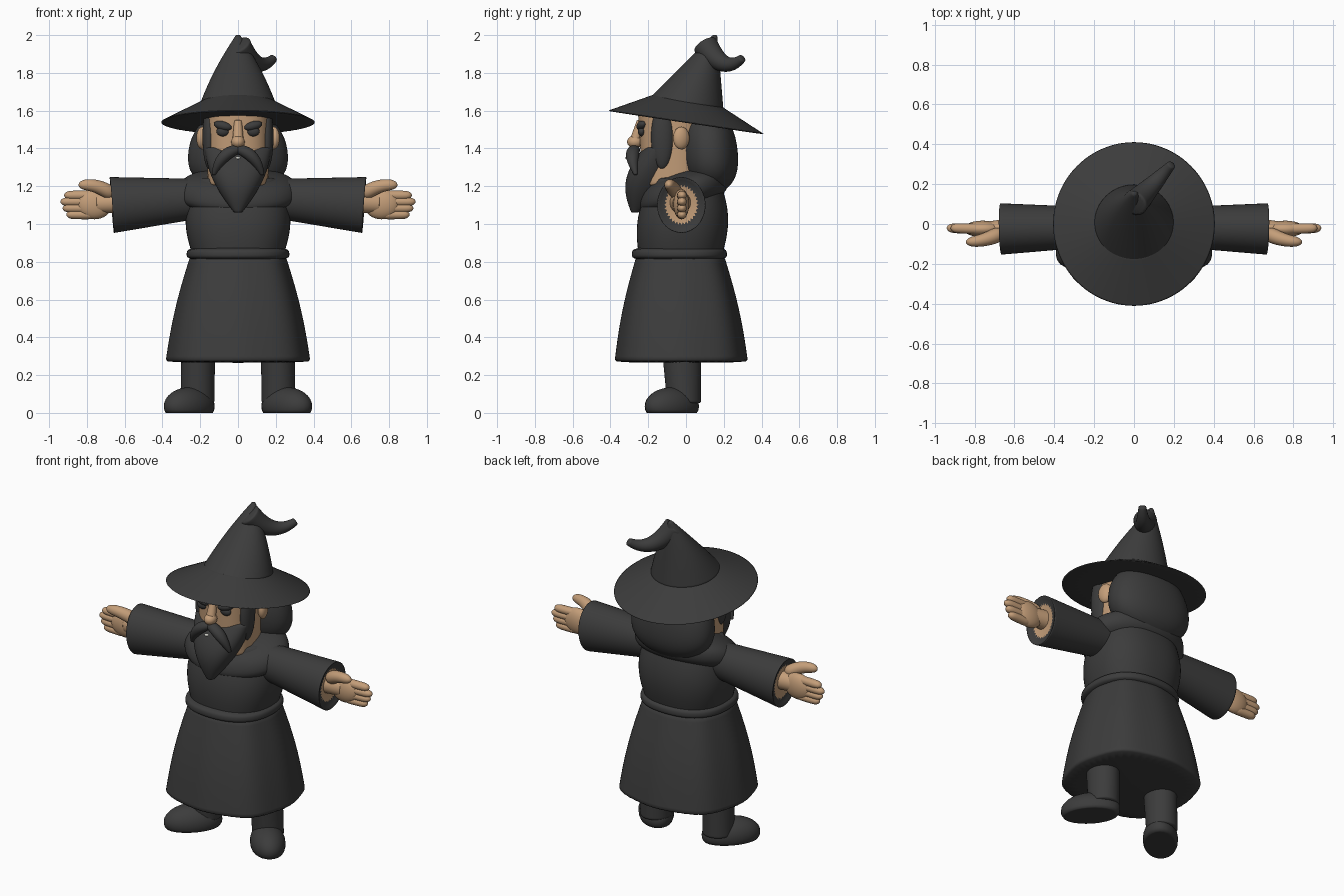
import bpy, bmesh, math
from mathutils import Vector, Matrix

default_cube = bpy.data.objects.get("Cube")
if default_cube:
    bpy.data.objects.remove(default_cube, do_unlink=True)


def material(name, color):
    mat = bpy.data.materials.new(name)
    mat.use_nodes = True
    mat.diffuse_color = (*color, 1)
    mat.node_tree.nodes["Principled BSDF"].inputs["Base Color"].default_value = (*color, 1)
    return mat


CLOTH = material("charcoal cloth", (.045, .045, .045))
SKIN = material("tan skin", (.55, .34, .19))
TEETH = material("pale teeth", (.6, .6, .55))
UP = Vector((0, 0, 1))


def finish(name, bm, materials, smooth_levels):
    for face in bm.faces:
        face.smooth = True
    mesh = bpy.data.meshes.new(name)
    bm.to_mesh(mesh)
    bm.free()
    for mat in materials:
        mesh.materials.append(mat)
    part = bpy.data.objects.new(name, mesh)
    bpy.context.collection.objects.link(part)
    if smooth_levels:
        modifier = part.modifiers.new("smooth", "SUBSURF")
        modifier.levels = modifier.render_levels = smooth_levels


def sweep(name, mat, start, end, first, last, bend=None, swell=(0, 0), power=2, dome=None,
          tilt=0, ripple=0, along=False, hollow=False, steps=10, sides=32):
    """Sweep a superellipse from start to end while its half-sizes change from first to last.
    Rings lie level, or square to the path with along; dome rounds off both ends."""
    start, end = Vector(start), Vector(end)
    bend = Vector(bend) if bend else (start + end) / 2
    bm = bmesh.new()
    rings = []
    for step in range(steps + 1):
        t = (1 - math.cos(math.pi * step / steps)) / 2
        center = start.lerp(bend, t).lerp(bend.lerp(end, t), t)
        size = Vector(first).lerp(Vector(last), t) + Vector(swell) * math.sin(math.pi * t)
        if dome:
            size *= max(math.sqrt(1 - abs(2 * t - 1) ** dome), .05)
        across, depth = Vector((1, 0, 0)), Vector((0, 1, 0))
        if along:
            heading = (bend - start).lerp(end - bend, t).normalized()
            across = heading.cross(UP).normalized()
            depth = across.cross(heading)
        ring = []
        for i in range(sides):
            angle = math.tau * i / sides
            c, s = math.cos(angle), math.sin(angle)
            reach = (abs(c) ** power + abs(s) ** power) ** (-1 / power)
            reach *= 1 + ripple * math.cos(8 * angle)
            point = center + across * size.x * reach * c + depth * size.y * reach * s
            point.z += tilt * point.y
            ring.append(bm.verts.new(point))
        rings.append(ring)
    for lower, upper in zip(rings, rings[1:]):
        for i in range(sides):
            bm.faces.new((lower[i - 1], lower[i], upper[i], upper[i - 1]))
    bm.faces.new(rings[0])
    cap = bm.faces.new(rings[-1])
    bmesh.ops.recalc_face_normals(bm, faces=bm.faces)
    if hollow:
        bmesh.ops.inset_individual(bm, faces=[cap], thickness=.03, depth=-.03)
        cap.material_index = 1
    finish(name, bm, [mat, SKIN] if hollow else [mat], 1)


def blob(name, mat, center, size, roll=0, turn=0):
    """Ellipsoid, cut flat where it meets the ground."""
    bm = bmesh.new()
    bmesh.ops.create_uvsphere(bm, u_segments=24, v_segments=16, radius=1)
    rotation = Matrix.Rotation(turn, 4, "Z") @ Matrix.Rotation(roll, 4, "Y")
    bm.transform(Matrix.Translation(center) @ rotation @ Matrix.Diagonal((*size, 1)))
    for vert in bm.verts:
        vert.co.z = max(vert.co.z, 0)
    finish(name, bm, [mat], 0)


# Robe: skirt, belt, chest and draped hood
sweep("robe_skirt", CLOTH, (0, -.025, .265), (0, -.03, .83), (.38, .35), (.25, .23),
      swell=(.015, .015), power=2.5, ripple=.014, sides=48)
sweep("belt", CLOTH, (0, -.035, .8), (0, -.035, .885), (.275, .255), (.27, .25), power=2.4, dome=5)
sweep("robe_chest", CLOTH, (0, -.03, .83), (0, 0, 1.25), (.24, .22), (.22, .17),
      swell=(.05, .045), power=2.4)
sweep("hood", CLOTH, (0, -.02, 1.07), (0, 0, 1.29), (.34, .25), (.31, .22), dome=3, tilt=.22)

# Head, hair and beard
sweep("head", SKIN, (0, -.07, 1.2), (0, -.08, 1.6), (.16, .16), (.17, .175), power=2.6)
sweep("hair", CLOTH, (0, .14, 1.16), (0, .11, 1.62), (.3, .16), (.23, .14), power=2.2, dome=2.5)
sweep("beard", CLOTH, (0, -.27, 1.06), (0, -.14, 1.41), (.02, .02), (.18, .08),
      swell=(.035, .065), power=2.3)
blob("nose", SKIN, (0, -.27, 1.435), (.036, .042, .034))
sweep("nose_bridge", SKIN, (0, -.27, 1.44), (0, -.24, 1.55), (.03, .03), (.02, .02))
blob("teeth", TEETH, (0, -.31, 1.35), (.014, .012, .008))

# Hat: drooping brim, crown leaning back and bent tail
sweep("hat_brim", CLOTH, (0, 0, 1.535), (0, 0, 1.66), (.415, .42), (.17, .17), tilt=-.15, sides=48)
sweep("hat_crown", CLOTH, (0, 0, 1.63), (0, .155, 2.025), (.205, .2), (.01, .01),
      swell=(.015, 0), tilt=-.15)
sweep("hat_tail", CLOTH, (0, .1, 1.95), (.19, .3, 1.88), (.07, .07), (.022, .022),
      bend=(.1, .2, 1.78), along=True, sides=16)

# Paired parts: the sign puts each one on the left or the right
for sign, side in ((1, "left_"), (-1, "right_")):
    def at(x, y, z):
        return Vector((sign * x, y, z))

    # Face details
    blob(side + "brow", CLOTH, at(.08, -.235, 1.52), (.05, .026, .024), -sign / 4, sign / 5)
    blob(side + "eye", CLOTH, at(.08, -.235, 1.49), (.034, .02, .026))
    blob(side + "ear", SKIN, at(.19, -.025, 1.455), (.028, .045, .06), 0, sign / 3)
    blob(side + "sideburn", CLOTH, at(.152, -.125, 1.46), (.036, .06, .17))
    sweep(side + "moustache", CLOTH, at(0, -.27, 1.395), at(.13, -.265, 1.26), (.03, .025), (.01, .01),
          bend=at(.09, -.3, 1.38), swell=(.015, .015), along=True, sides=16)

    # Sleeve with an open cuff and a bare arm inside
    sweep(side + "sleeve", CLOTH, at(.2, -.015, 1.135), at(.675, -.025, 1.1), (.1, .105), (.13, .15),
          along=True, hollow=True)

    # Hand
    sweep(side + "wrist", SKIN, at(.62, -.03, 1.115), at(.75, -.03, 1.11), (.06, .06), (.04, .05), along=True)
    blob(side + "palm", SKIN, at(.76, -.025, 1.105), (.095, .042, .08))
    for finger in range(4):
        height = 1.05 + finger * .034
        reach = .945 - abs(finger - 1.8) * .02
        sweep(side + f"finger_{finger + 1}", SKIN, at(.75, -.025, height), at(reach, -.02, height),
              (.028, .027), (.026, .025), dome=6, along=True, sides=12)
    sweep(side + "thumb", SKIN, at(.66, -.04, 1.15), at(.845, -.09, 1.205), (.045, .045), (.025, .028),
          bend=at(.74, -.09, 1.22), dome=6, along=True, sides=12)

    # Leg and outward-turned boot
    sweep(side + "leg", CLOTH, at(.215, -.01, .05), at(.21, -.025, .36), (.09, .09), (.09, .105))
    blob(side + "boot", CLOTH, at(.258, -.075, .035), (.1, .17, .1), 0, sign * .72)
